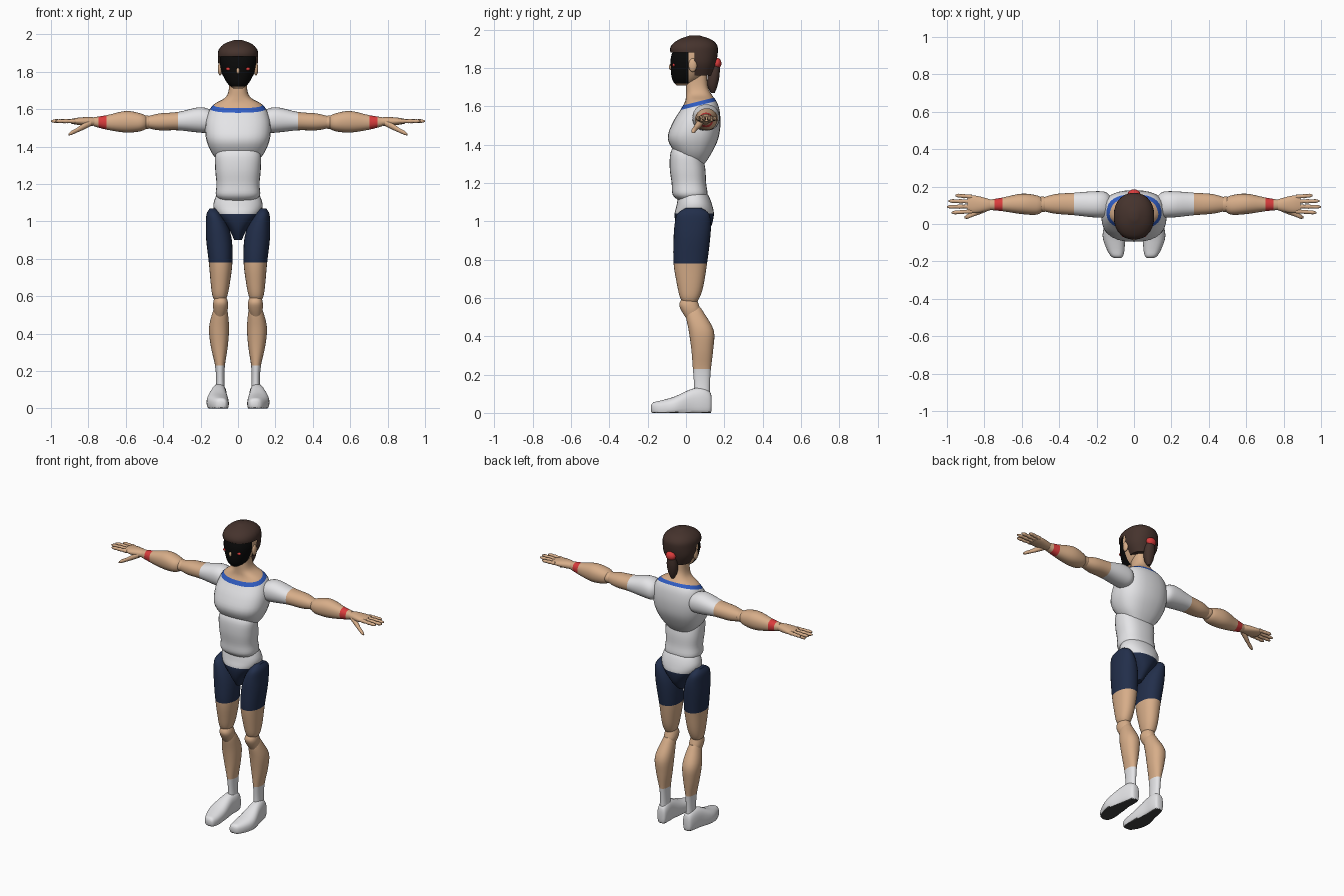
import bpy
import bmesh
from math import cos, sin, tau, copysign
from mathutils import Vector

cube = bpy.data.objects.get("Cube")
if cube:
    bpy.data.objects.remove(cube)


def material(name, red, green, blue):
    mat = bpy.data.materials.new(name)
    mat.use_nodes = True
    colour = (red, green, blue, 1)
    mat.diffuse_color = colour
    shader = mat.node_tree.nodes["Principled BSDF"]
    shader.inputs["Base Color"].default_value = colour
    shader.inputs["Roughness"].default_value = .8
    return mat


SKIN = material("tan skin", .68, .42, .25)
WHITE = material("white cloth", .78, .78, .8)
NAVY = material("navy shorts", .016, .028, .07)
HAIR = material("dark brown hair", .06, .033, .026)
BLUE = material("blue collar", .03, .11, .55)
RED = material("red band", .7, .045, .045)
BLACK = material("black mask", .003, .003, .003)
SOLE = material("dark grey sole", .05, .05, .05)


def finish(name, mesh, mirrored):
    """Link the mesh as a smooth object, optionally mirrored across the middle."""
    obj = bpy.data.objects.new(name, mesh)
    bpy.context.scene.collection.objects.link(obj)
    bpy.ops.object.select_all(action="DESELECT")
    obj.select_set(True)
    bpy.context.view_layer.objects.active = obj
    bpy.ops.object.shade_smooth_by_angle(angle=.8)
    if mirrored:
        obj.modifiers.new("Mirror", "MIRROR").use_mirror_merge = False
    return obj


def spline(rings, steps):
    """Pass a smooth curve through the ring measurements."""
    result = []
    last = len(rings) - 1
    for i in range(last):
        before, start = rings[max(i - 1, 0)], rings[i]
        end, after = rings[i + 1], rings[min(i + 2, last)]
        for step in range(steps):
            t = step / steps
            result.append([
                b + t / 2 * (c - a + t * (2 * a - 5 * b + 4 * c - d + t * (3 * (b - c) + d - a)))
                for a, b, c, d in zip(before, start, end, after)])
    result.append(rings[last])
    return result


def loft(name, rings, materials, axis="z", cuts=(), rule=None, mirrored=False,
         power=2.2, segments=28, steps=4):
    """Skin rounded sections: each ring is a position, then low/high limits on the other axes.
    Cuts are planes that make clean colour borders; a rule picks a material or drops a face."""
    along = "xyz".index(axis)
    across, up = [i for i in range(3) if i != along]
    bm = bmesh.new()
    loops = []
    for place, a_low, a_high, b_low, b_high in spline(rings, steps):
        loop = []
        for k in range(segments):
            c, s = cos(tau * k / segments), sin(tau * k / segments)
            point = Vector()
            point[along] = place
            point[across] = (a_low + a_high + (a_high - a_low) * copysign(abs(c) ** (2 / power), c)) / 2
            point[up] = (b_low + b_high + (b_high - b_low) * copysign(abs(s) ** (2 / power), s)) / 2
            point.z = max(point.z, 0)
            loop.append(bm.verts.new(point))
        loops.append(loop)
    for lower, upper in zip(loops, loops[1:]):
        for k in range(segments):
            n = (k + 1) % segments
            bm.faces.new((lower[k], lower[n], upper[n], upper[k]))
    bm.faces.new(loops[0])
    bm.faces.new(loops[-1])
    bmesh.ops.recalc_face_normals(bm, faces=bm.faces)
    for point, normal in cuts:
        bmesh.ops.bisect_plane(bm, geom=bm.verts[:] + bm.edges[:] + bm.faces[:],
                               plane_co=point, plane_no=normal, dist=.0001)
    if rule:
        dropped = []
        for face in bm.faces:
            choice = rule(face.calc_center_median())
            if choice is None:
                dropped.append(face)
            else:
                face.material_index = choice
        bmesh.ops.delete(bm, geom=dropped, context="FACES")
    mesh = bpy.data.meshes.new(name)
    bm.to_mesh(mesh)
    bm.free()
    for mat in materials:
        mesh.materials.append(mat)
    return finish(name, mesh, mirrored)


def central(rings):
    """Expand height, half width, front and back into full ring limits."""
    return [(z, -half, half, front, back) for z, half, front, back in rings]


def level(axis, value):
    """Cutting plane square to one axis."""
    normal = Vector([letter == axis for letter in "xyz"])
    return normal * value, normal


def ball(name, centre, size, mat, mirrored=False):
    bm = bmesh.new()
    bmesh.ops.create_uvsphere(bm, u_segments=20, v_segments=12, radius=1)
    bmesh.ops.scale(bm, vec=size, verts=bm.verts)
    bmesh.ops.translate(bm, vec=centre, verts=bm.verts)
    mesh = bpy.data.meshes.new(name)
    bm.to_mesh(mesh)
    bm.free()
    mesh.materials.append(mat)
    return finish(name, mesh, mirrored)


# Chest running up into the neck, with a sloping collar band
slope = Vector((0, -.25, 1))
collar_low, collar_high = 1.588, 1.609


def shirt_rule(c):
    height = c.dot(slope)
    return 0 if height < collar_low else 1 if height < collar_high else 2


loft("chest_and_neck", central([
    (1.29, .07, .01, .09), (1.35, .13, -.05, .13), (1.43, .168, -.095, .168),
    (1.51, .175, -.072, .18), (1.58, .16, -.03, .175), (1.625, .13, -.005, .16),
    (1.66, .07, 0, .135), (1.7, .05, 0, .115), (1.76, .047, 0, .11)]),
    [WHITE, BLUE, SKIN], power=2.5,
    cuts=[((0, 0, collar_low), slope), ((0, 0, collar_high), slope)], rule=shirt_rule)

# Abdomen and pelvis
loft("abdomen", central([
    (1.11, .09, -.04, .09), (1.14, .118, -.07, .112), (1.2, .115, -.075, .105),
    (1.28, .122, -.085, .1), (1.36, .12, -.08, .08), (1.41, .08, -.05, .05)]),
    [WHITE], power=2.5)
loft("pelvis", central([
    (.9, .02, -.01, .07), (.96, .05, -.045, .125), (1.03, .11, -.06, .145),
    (1.08, .132, -.05, .138), (1.13, .12, -.04, .12), (1.16, .1, -.03, .1)]),
    [NAVY, WHITE], cuts=[level("z", 1.04)], rule=lambda c: int(c.z > 1.04))

# Legs
loft("thighs", [
    (1.07, .115, .15, 0, .08), (1.04, .09, .168, -.045, .12), (.98, .055, .172, -.06, .13),
    (.9, .033, .17, -.065, .125), (.78, .03, .156, -.065, .11), (.66, .045, .145, -.045, .09),
    (.6, .058, .136, -.03, .07), (.57, .07, .12, -.01, .05)],
    [SKIN, NAVY], cuts=[level("z", .78)], rule=lambda c: int(c.z > .78), mirrored=True)
loft("knees", [
    (.61, .07, .12, -.01, .05), (.57, .054, .132, -.035, .065),
    (.53, .055, .132, -.022, .075), (.48, .075, .12, .01, .06)], [SKIN], mirrored=True)
loft("calves", [
    (.55, .07, .12, .015, .075), (.52, .056, .134, -.002, .095), (.43, .048, .155, .014, .145),
    (.33, .055, .145, .028, .142), (.23, .07, .123, .036, .13), (.15, .073, .117, .042, .125),
    (.08, .07, .12, .042, .125)],
    [SKIN, WHITE], cuts=[level("z", .23)], rule=lambda c: int(c.z < .23), mirrored=True)
loft("shoes", [
    (-.182, .07, .105, .01, .04), (-.17, .058, .125, -.01, .055), (-.13, .05, .148, -.02, .065),
    (-.06, .05, .168, -.02, .085), (.03, .06, .148, -.02, .125), (.09, .06, .136, -.02, .13),
    (.125, .066, .124, -.01, .11), (.134, .08, .11, .02, .08)],
    [WHITE, SOLE], axis="y", power=2.5, rule=lambda c: int(c.z < .004), mirrored=True)

# Arms with short sleeves and wristbands
loft("upper_arms", [
    (.12, .06, .14, 1.5, 1.57), (.15, .037, .17, 1.475, 1.598), (.21, .035, .175, 1.475, 1.61),
    (.32, .047, .167, 1.487, 1.585), (.42, .055, .16, 1.487, 1.577), (.49, .07, .14, 1.5, 1.56)],
    [WHITE, SKIN], axis="x", cuts=[level("x", .32)],
    rule=lambda c: int(c.x > .32), mirrored=True)
ball("elbows", (.49, .105, 1.53), (.045, .042, .036), SKIN, mirrored=True)
loft("forearms", [
    (.485, .07, .135, 1.5, 1.56), (.52, .05, .153, 1.482, 1.577), (.6, .053, .162, 1.475, 1.59),
    (.7, .068, .142, 1.49, 1.568), (.77, .075, .13, 1.508, 1.557)],
    [SKIN, RED], axis="x", cuts=[level("x", .704), level("x", .745)],
    rule=lambda c: int(.704 < c.x < .745), mirrored=True)

# Hands
loft("palms", [
    (.75, .08, .125, 1.515, 1.55), (.79, .068, .138, 1.51, 1.558),
    (.85, .058, .152, 1.515, 1.555), (.89, .065, .15, 1.522, 1.548)],
    [SKIN], axis="x", mirrored=True)
fingers = {"index": (.068, .975), "middle": (.094, 1), "ring": (.12, .992), "little": (.145, .955)}
for finger, (y, tip) in fingers.items():
    rings = []
    for part, radius in enumerate((.011, .012, .0095, .0115, .009, .0105, .004)):
        x = .865 + (tip - .865) * part / 6
        side = y + (y - .105) * .2 * part / 6
        rings.append((x, side - radius, side + radius, 1.536 - radius, 1.536 + radius))
    loft(finger + "_fingers", rings, [SKIN], axis="x", segments=12, steps=2, mirrored=True)
loft("thumbs", [
    (.785, .068, .1, 1.51, 1.545), (.83, .05, .082, 1.488, 1.522), (.865, .038, .062, 1.473, 1.498),
    (.89, .028, .052, 1.462, 1.485), (.905, .03, .042, 1.46, 1.47)],
    [SKIN], axis="x", segments=14, mirrored=True)

# Head with a masked face
loft("head", central([
    (1.71, .025, -.05, .02), (1.74, .058, -.072, .07), (1.8, .088, -.08, .13),
    (1.86, .098, -.078, .15), (1.92, .085, -.05, .14), (1.955, .03, 0, .08)]),
    [SKIN, BLACK], cuts=[level("y", .012), level("z", 1.72)],
    rule=lambda c: int(c.y < .012 and c.z > 1.72))
ball("ears", (.096, .035, 1.815), (.012, .022, .035), SKIN, mirrored=True)
ball("eyes", (.048, -.063, 1.815), (.018, .008, .009), RED, mirrored=True)
ball("nose", (0, -.08, 1.805), (.009, .009, .016), SKIN)

# Hair cap, low at the back, and a tied ponytail
fringe, temple = 1.882, .045
loft("hair_cap", central([
    (1.76, .07, 0, .135), (1.82, .1, -.03, .155), (1.88, .108, -.08, .166),
    (1.92, .102, -.075, .162), (1.95, .072, -.035, .13), (1.97, .02, .02, .07)]),
    [HAIR], cuts=[level("z", fringe), level("y", temple)],
    rule=lambda c: None if c.z < fringe and c.y < temple else 0)
loft("ponytail", central([
    (1.67, .01, .13, .15), (1.71, .028, .112, .165),
    (1.77, .034, .115, .176), (1.84, .02, .13, .175)]), [HAIR])
ball("hair_tie", (0, .161, 1.825), (.034, .024, .028), RED)
